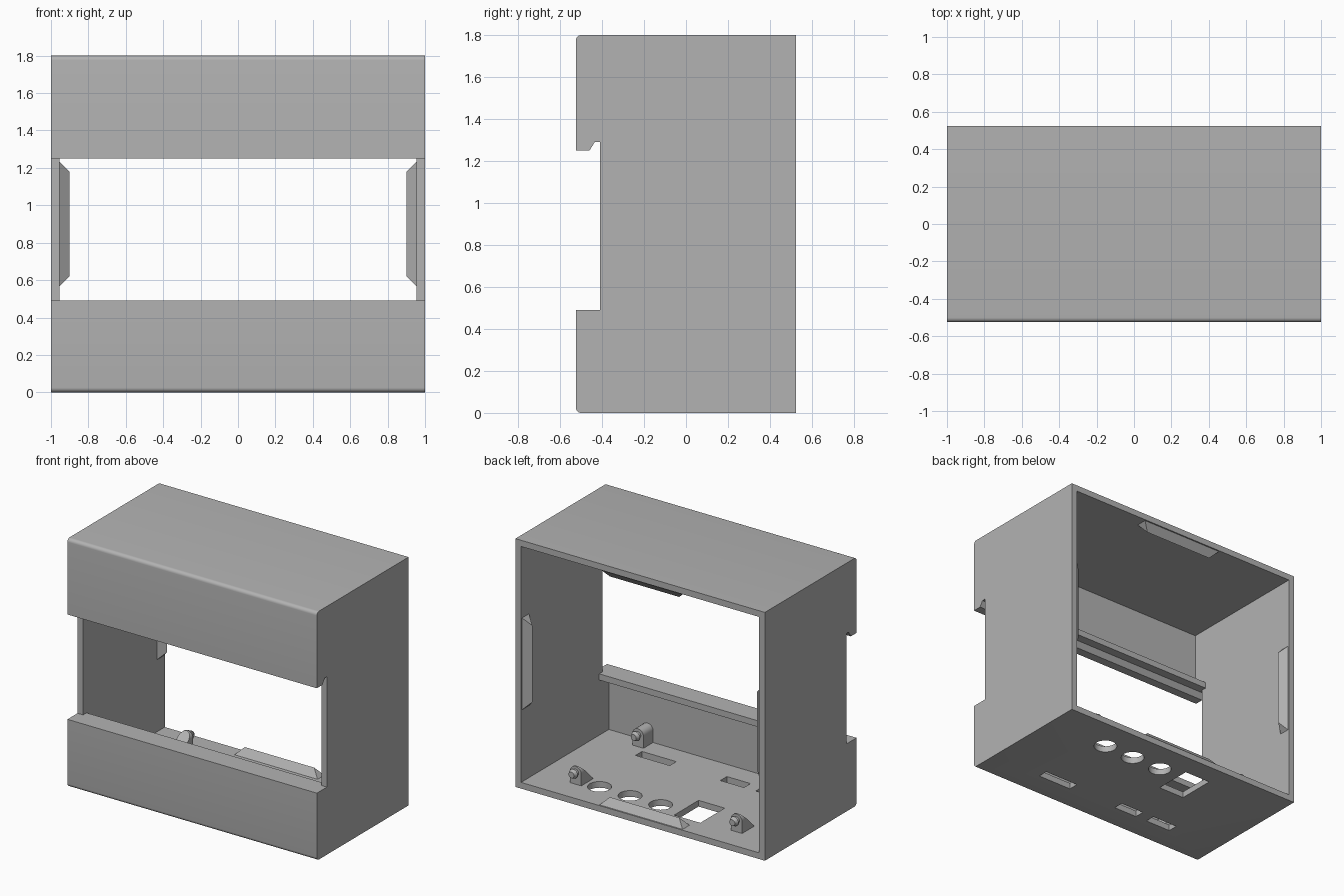
import bpy, bmesh, math
from mathutils import Matrix, Vector

cube = bpy.data.objects.get("Cube")
if cube:
    bpy.data.objects.remove(cube, do_unlink=True)

W, D, H, T = 1.0, 0.525, 1.8, 0.045   # half width, half depth, height, wall

grey = bpy.data.materials.new("plain grey")
grey.use_nodes = True
grey.diffuse_color = (0.45, 0.45, 0.45, 1)
grey.node_tree.nodes["Principled BSDF"].inputs["Base Color"].default_value = (0.45, 0.45, 0.45, 1)


def finish(name, bm):
    bmesh.ops.recalc_face_normals(bm, faces=bm.faces)
    mesh = bpy.data.meshes.new(name)
    bm.to_mesh(mesh)
    bm.free()
    mesh.materials.append(grey)
    obj = bpy.data.objects.new(name, mesh)
    bpy.context.collection.objects.link(obj)
    return obj


def loft(name, ring_a, ring_b):
    """Solid between two rings with the same number of points."""
    bm = bmesh.new()
    a = [bm.verts.new(p) for p in ring_a]
    b = [bm.verts.new(p) for p in ring_b]
    bm.faces.new(a)
    bm.faces.new(b[::-1])
    n = len(a)
    for i in range(n):
        j = (i + 1) % n
        bm.faces.new((a[i], b[i], b[j], a[j]))
    return finish(name, bm)


def across(name, yz, half):
    return loft(name, [(-half, y, z) for y, z in yz], [(half, y, z) for y, z in yz])


def box(name, x0, x1, y0, y1, z0, z1):
    ring = [(x0, y0), (x1, y0), (x1, y1), (x0, y1)]
    return loft(name, [(x, y, z0) for x, y in ring], [(x, y, z1) for x, y in ring])


def cylinder(name, r0, r1, depth, matrix):
    bm = bmesh.new()
    bmesh.ops.create_cone(bm, cap_ends=True, segments=32, radius1=r0, radius2=r1,
                          depth=depth, matrix=matrix)
    return finish(name, bm)


def cut(target, cutter):
    mod = target.modifiers.new("cut", 'BOOLEAN')
    mod.operation = 'DIFFERENCE'
    mod.solver = 'EXACT'
    mod.object = cutter
    bpy.context.view_layer.objects.active = target
    bpy.ops.object.modifier_apply(modifier=mod.name)
    bpy.data.objects.remove(cutter, do_unlink=True)


# Housing: side outline with rounded front edges and the rail slot
R = 0.025
arc = [(R * math.cos(k * math.pi / 12), R * math.sin(k * math.pi / 12)) for k in range(7)]
low = [(-D + R - c, R - s) for c, s in reversed(arc)]
high = [(-D + R - c, H - R + s) for c, s in arc]
slot = [(-D, 0.49), (-0.41, 0.49), (-0.41, 1.29), (-0.435, 1.29), (-0.46, 1.25), (-D, 1.25)]
housing = across("housing", [(D, 0)] + low + slot + high + [(D, H)], W)

# Hollow inside, leaving a ledge above and below the slot
inside = [(0.6, T), (-0.48, T), (-0.48, 0.445), (-0.37, 0.445), (-0.37, 0.49), (-0.43, 0.49),
          (-0.43, 1.29), (-0.37, 1.29), (-0.37, 1.335), (-0.48, 1.335), (-0.48, H - T), (0.6, H - T)]
cut(housing, across("cavity_cutter", inside, W - T))

# Openings in the floor
for x in (0.495, 0.25, 0.005):
    cut(housing, cylinder("round_cutter", 0.079, 0.079, 0.3, Matrix.Translation((x, 0.283, 0))))
for x0, x1, y0, y1 in ((-0.37, -0.16, 0.085, 0.365), (0.305, 0.58, -0.325, -0.25),
                       (-0.29, -0.1, -0.325, -0.25), (-0.59, -0.385, -0.325, -0.25)):
    cut(housing, box("slot_cutter", x0, x1, y0, y1, -0.1, 0.1))

# Snap ridge on each inner wall near the open back
for name, angle, reach in (("bottom", 0, H / 2 - T), ("right", 90, W - T),
                           ("top", 180, H / 2 - T), ("left", 270, W - T)):
    bm = bmesh.new()
    base = [bm.verts.new((x, y, -reach)) for x, y in
            ((-0.333, 0.435), (0.333, 0.435), (0.333, 0.515), (-0.333, 0.515))]
    tip = [bm.verts.new((x, 0.475, 0.055 - reach)) for x in (-0.278, 0.278)]
    for f in ((base[0], base[1], tip[1], tip[0]), (base[2], base[3], tip[0], tip[1]),
              (base[1], base[2], tip[1]), (base[3], base[0], tip[0]), base):
        bm.faces.new(f)
    bm.transform(Matrix.Translation((0, 0, H / 2)) @ Matrix.Rotation(math.radians(angle), 4, 'Y'))
    finish(name + "_snap_ridge", bm)

# Arched supports: front pair meets the front wall, rear pair slopes to the floor
PX, PZ, PR = 0.645, 0.13, 0.045
arch = [(PR * math.cos(k * math.pi / 12), PZ + PR * math.sin(k * math.pi / 12)) for k in range(13)]
arch += [(-PR, T - 0.002), (PR, T - 0.002)]
turn = Matrix.Rotation(-math.pi / 2, 4, 'X')
for side, sx in (("left", 1), ("right", -1)):
    for place, y in (("front", -0.37), ("rear", 0.343)):
        label = side + "_" + place
        face = [(sx * PX + x, y, z) for x, z in arch]
        if place == "front":
            far = [(x, -0.485, z) for x, _, z in face]
        else:
            far = [(x, y - 0.01 - (PZ + PR - z), z) for x, _, z in face]
        supports = [loft(label + "_support", face, far)]
        # Peg with a tapered head pointing to the open back
        for part, r0, r1, start, size in (("peg", 0.024, 0.024, -0.01, 0.035),
                                          ("peg_head", 0.034, 0.022, 0.025, 0.025)):
            where = Matrix.Translation((sx * PX, y + start + size / 2, PZ)) @ turn
            supports.append(cylinder(label + "_" + part, r0, r1, size, where))
        for obj in supports:
            bpy.ops.object.select_all(action='DESELECT')
            obj.select_set(True)
            bpy.context.view_layer.objects.active = obj
            bpy.ops.object.shade_smooth_by_angle(angle=math.radians(30))

# Smooth the rounded edges and round openings only
bpy.ops.object.select_all(action='DESELECT')
housing.select_set(True)
bpy.context.view_layer.objects.active = housing
bpy.ops.object.shade_smooth_by_angle(angle=math.radians(30))
